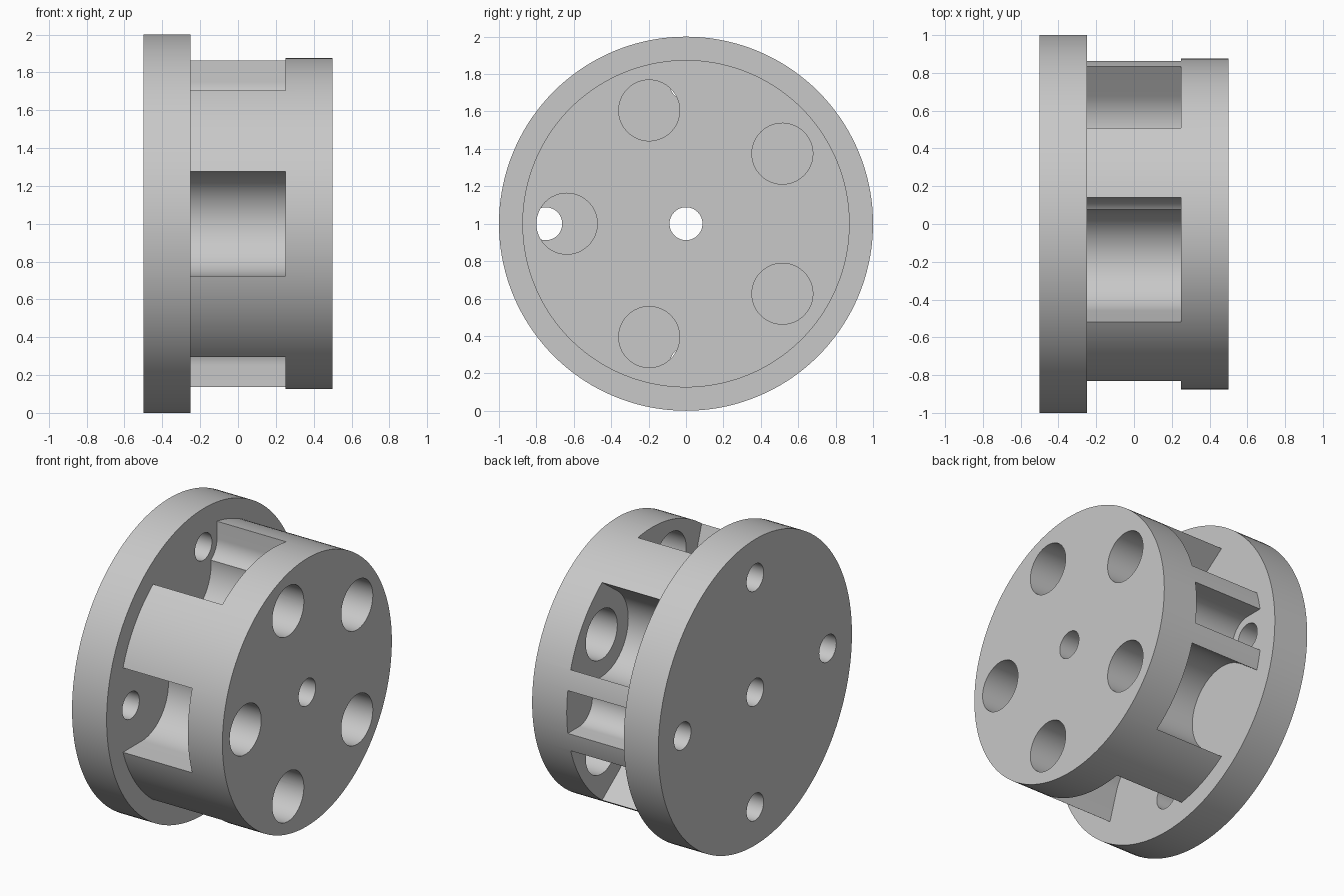
import bpy
from math import sin, cos, pi, radians

cube = bpy.data.objects.get("Cube")
if cube:
    bpy.data.objects.remove(cube, do_unlink=True)

metal = bpy.data.materials.new("light grey metal")
metal.use_nodes = True
grey = (0.58, 0.58, 0.58, 1)
metal.diffuse_color = grey
metal.node_tree.nodes["Principled BSDF"].inputs["Base Color"].default_value = grey


def arc(radius, start, end, steps, centre=0.0):
    """Points on an arc whose centre lies on the first axis."""
    turn = (end - start) / steps
    return [(centre + radius * cos(start + i * turn), radius * sin(start + i * turn))
            for i in range(steps)]


def rotate(points, degrees):
    a = radians(degrees)
    return [(u * cos(a) - v * sin(a), u * sin(a) + v * cos(a)) for u, v in points]


def prism(name, profile, x0, x1):
    """Closed (y, z) profile, counter-clockwise from +x, extruded along x."""
    n = len(profile)
    verts = [(x, y, z + 1) for x in (x0, x1) for y, z in profile]
    faces = [tuple(reversed(range(n))), tuple(range(n, 2 * n))]
    faces += [(i, (i + 1) % n, n + (i + 1) % n, n + i) for i in range(n)]
    mesh = bpy.data.meshes.new(name)
    mesh.from_pydata(verts, [], faces)
    mesh.materials.append(metal)
    obj = bpy.data.objects.new(name, mesh)
    bpy.context.collection.objects.link(obj)
    return obj


def disc(name, radius, x0, x1, steps=144):
    return prism(name, arc(radius, 0, 2 * pi, steps), x0, x1)


def hole(radius, distance, degrees, x0, x1):
    circle = arc(radius, 0, 2 * pi, 48, distance)
    return prism("hole_cutter", rotate(circle, degrees), x0, x1)


def pocket(half_width, distance, degrees):
    """Round-bottomed slot open to the rim, between the flange and the cap."""
    shape = arc(half_width, pi / 2, 3 * pi / 2, 40, distance)
    shape += [(distance, -half_width), (1.1, -half_width), (1.1, half_width)]
    return prism("pocket_cutter", rotate(shape, degrees), -0.35, 0.25)


def cut(obj, cutters):
    bpy.ops.object.select_all(action='DESELECT')
    obj.select_set(True)
    bpy.context.view_layer.objects.active = obj
    for cutter in cutters:
        cutter.hide_render = True
        mod = obj.modifiers.new("cut", 'BOOLEAN')
        mod.operation = 'DIFFERENCE'
        mod.solver = 'EXACT'
        mod.object = cutter
        bpy.ops.object.modifier_apply(modifier=mod.name)
        bpy.data.objects.remove(cutter, do_unlink=True)
    bpy.ops.object.shade_smooth_by_angle(angle=radians(30))


chambers = [180 + 72 * i for i in range(5)]
screws = [0, 90, 180, 270]

# Wide mounting flange with centre bore and four screw holes
flange = disc("flange", 1.0, -0.5, -0.25)
cut(flange, [hole(0.088, 0, 0, -0.7, 0.0)]
    + [hole(0.088, 0.75, a, -0.7, 0.0) for a in screws])

# Hub with five chambers, cap holes and screw clearance slots
# (the screw at the front already sits inside a chamber)
hub = disc("hub", 0.875, -0.25, 0.5)
cut(hub, [pocket(0.276, 0.637, a) for a in chambers]
    + [pocket(0.14, 0.75, a) for a in screws if a != 180]
    + [hole(0.163, 0.637, a, 0.1, 0.7) for a in chambers]
    + [hole(0.088, 0, 0, -0.4, 0.7)])
